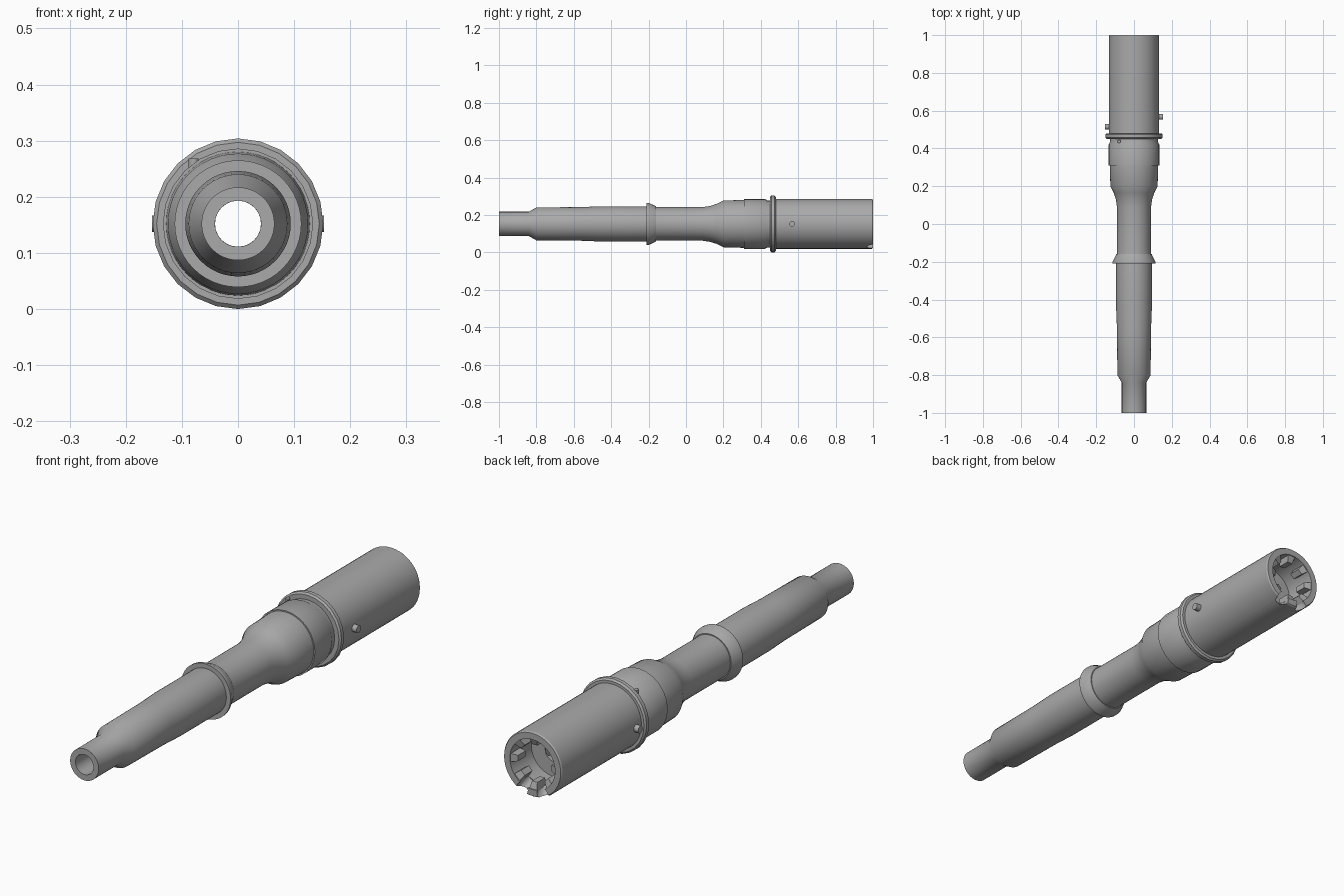
import bpy, bmesh, math
from mathutils import Matrix, Vector

if "Cube" in bpy.data.objects:
    bpy.data.objects.remove(bpy.data.objects["Cube"])

AXIS_Z = 0.152
BORE = 0.041

steel = bpy.data.materials.new("grey steel")
steel.use_nodes = True
colour = (0.4, 0.4, 0.4, 1)
steel.diffuse_color = colour
steel.node_tree.nodes["Principled BSDF"].inputs["Base Color"].default_value = colour


def finish(name, bm, angle=30):
    bmesh.ops.recalc_face_normals(bm, faces=bm.faces)
    mesh = bpy.data.meshes.new(name)
    bm.to_mesh(mesh)
    bm.free()
    mesh.materials.append(steel)
    ob = bpy.data.objects.new(name, mesh)
    ob.location.z = AXIS_Z
    bpy.context.collection.objects.link(ob)
    smooth(ob, angle)
    return ob


def smooth(ob, angle=30):
    bpy.ops.object.select_all(action="DESELECT")
    ob.select_set(True)
    bpy.context.view_layer.objects.active = ob
    bpy.ops.object.shade_smooth_by_angle(angle=math.radians(angle))


def lathe(name, profile, sides):
    """Turn a closed (y, radius) outline about the long axis."""
    bm = bmesh.new()
    rings = []
    for i in range(sides):
        a = math.tau * i / sides
        rings.append([bm.verts.new((r * math.sin(a), y, r * math.cos(a))) for y, r in profile])
    n = len(profile)
    for i in range(sides):
        a, b = rings[i], rings[(i + 1) % sides]
        for j in range(n):
            k = (j + 1) % n
            bm.faces.new((a[j], a[k], b[k], b[j]))
    return finish(name, bm)


def pin(name, centre, radius, length, direction):
    bm = bmesh.new()
    turn = Vector((0, 0, 1)).rotation_difference(Vector(direction)).to_matrix().to_4x4()
    bmesh.ops.create_cone(bm, cap_ends=True, segments=16, radius1=radius, radius2=radius,
                          depth=length, matrix=Matrix.Translation(centre) @ turn)
    return finish(name, bm)


# Slim tube with muzzle step, slight taper and swelling shoulder
lathe("barrel", [(-1, BORE), (-1, 0.065), (-0.84, 0.065), (-0.8, 0.088), (-0.56, 0.09),
                 (-0.46, 0.094), (-0.2, 0.094), (-0.16, 0.09), (0.09, 0.09), (0.13, 0.096),
                 (0.165, 0.107), (0.2, 0.125), (0.31, 0.128), (0.31, BORE)], 48)

# Flared stop ring
lathe("front_collar", [(-0.21, 0.08), (-0.21, 0.113), (-0.2, 0.113), (-0.16, 0.094),
                       (-0.16, 0.08)], 48)

# Thick chamber section ending in a groove
lathe("chamber", [(0.31, BORE), (0.31, 0.134), (0.42, 0.134), (0.435, 0.126),
                  (0.46, 0.126), (0.46, BORE)], 24)
lathe("rear_flange", [(0.45, 0.1), (0.45, 0.145), (0.457, 0.152), (0.473, 0.152),
                      (0.48, 0.145), (0.48, 0.1)], 24)

# Rear socket with a recessed floor
socket = lathe("rear_socket", [(0.46, BORE), (0.46, 0.133), (0.994, 0.133), (1, 0.129),
                               (1, 0.103), (0.86, 0.103), (0.86, BORE)], 48)

# Two ramp cuts through the lower rim
for side in (-1, 1):
    a = math.radians(22.5) * side
    cutter = pin("ramp_cutter", (0.125 * math.sin(a), 1, -0.125 * math.cos(a)), 0.026, 0.12,
                 (math.sin(a) * 0.75, 1, -math.cos(a) * 0.75))
    cutter.hide_render = True
    cut = socket.modifiers.new("ramp", "BOOLEAN")
    cut.operation = "DIFFERENCE"
    cut.solver = "EXACT"
    cut.object = cutter
    bpy.context.view_layer.objects.active = socket
    bpy.ops.object.modifier_apply(modifier=cut.name)
    bpy.data.objects.remove(cutter)
smooth(socket)

# Ring of tapered locking lugs inside the socket mouth
bm = bmesh.new()
for i in range(8):
    block = bmesh.ops.create_cube(bm, size=1)["verts"]
    for v in block:
        inner = v.co.z < 0
        v.co.x *= 0.024 if inner else 0.036
        v.co.y = 0.935 if v.co.y < 0 else (0.985 if inner else 0.998)
        v.co.z = 0.076 if inner else 0.108
    bmesh.ops.rotate(bm, verts=block, matrix=Matrix.Rotation(math.tau * i / 8, 3, "Y"))
finish("locking_lugs", bm)

# Index pins
pin("left_pin", (0.138, 0.567, 0), 0.015, 0.03, (1, 0, 0))
pin("right_pin", (-0.138, 0.515, 0), 0.015, 0.03, (-1, 0, 0))
pin("groove_pin", (-0.079, 0.437, 0.1), 0.009, 0.032, (0, 0, 1))
